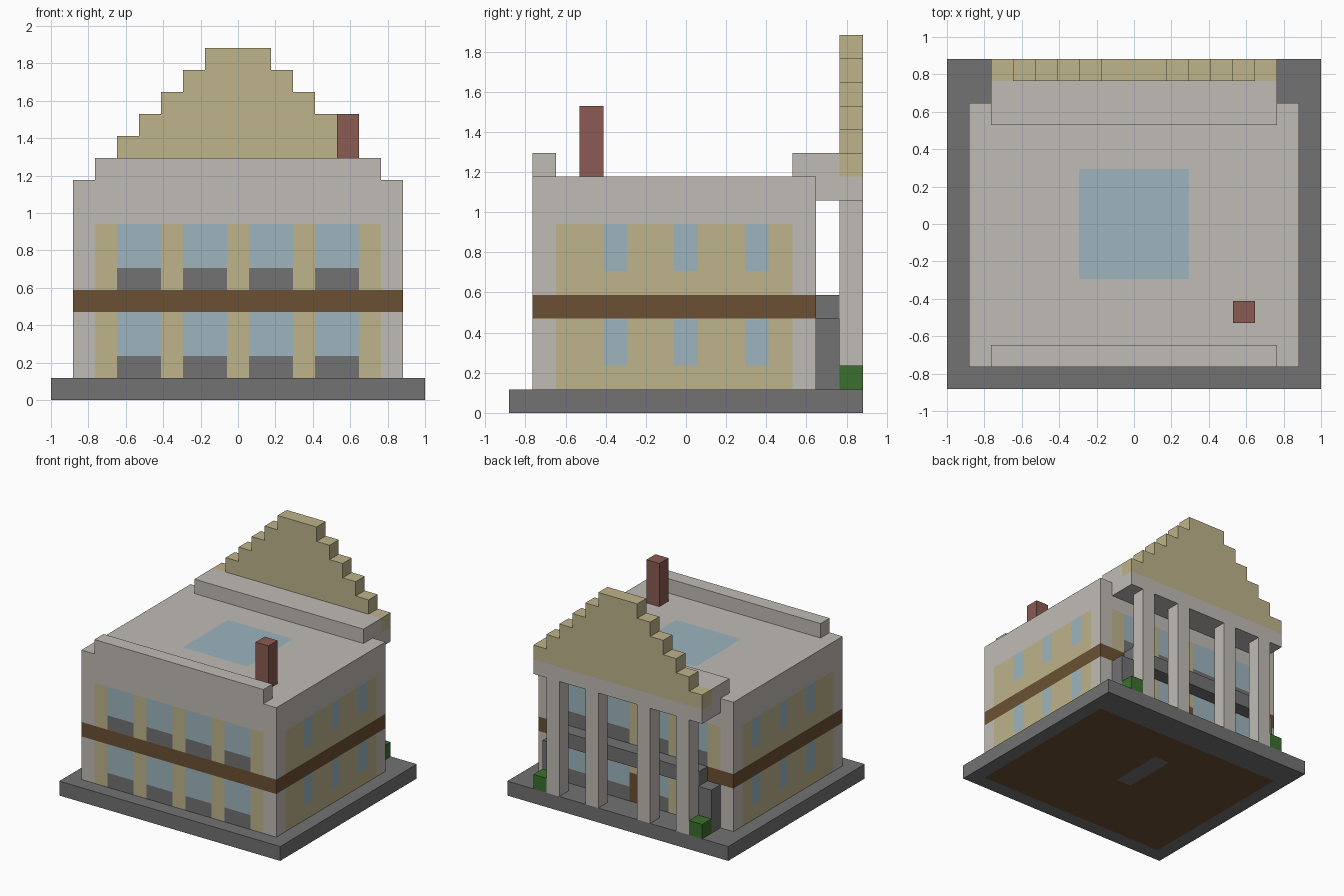
import bpy
import bmesh
from mathutils import Vector

if "Cube" in bpy.data.objects:
    bpy.data.objects.remove(bpy.data.objects["Cube"], do_unlink=True)

UNIT = 2 / 17                      # one building block
ORIGIN = Vector((-8.5, -7.5, 0))   # block coordinates start at the base corner


def linear(c):
    c /= 255
    return c / 12.92 if c <= 0.04045 else ((c + 0.055) / 1.055) ** 2.4


def material(name, *rgb):
    mat = bpy.data.materials.new(name)
    mat.use_nodes = True
    color = [linear(c) for c in rgb] + [1]
    mat.diffuse_color = color
    bsdf = mat.node_tree.nodes["Principled BSDF"]
    bsdf.inputs["Base Color"].default_value = color
    bsdf.inputs["Roughness"].default_value = 0.9
    return mat


STONE = material("pale stone", 192, 187, 181)
TAN = material("tan plaster", 189, 179, 138)
GLASS = material("blue glass", 157, 181, 189)
GREY = material("dark grey", 114, 114, 114)
BROWN = material("brown wood", 107, 80, 51)
BRICK = material("red brick", 138, 91, 82)
GREEN = material("hedge green", 59, 112, 46)


def finish(bm, name, mats, rule=None):
    """Convert block coordinates to scene units and paint faces by rule."""
    bmesh.ops.recalc_face_normals(bm, faces=bm.faces)
    if rule:
        for f in bm.faces:
            f.material_index = mats.index(rule(f.calc_center_median(), f.normal))
    for v in bm.verts:
        v.co = (v.co + ORIGIN) * UNIT
    mesh = bpy.data.meshes.new(name)
    bm.to_mesh(mesh)
    bm.free()
    for m in mats:
        mesh.materials.append(m)
    obj = bpy.data.objects.new(name, mesh)
    bpy.context.collection.objects.link(obj)
    return obj


def block(name, x, y, z, mats, cuts=((), (), ()), rule=None):
    """Box spanning the ranges x, y, z, sliced at the given coordinates."""
    bm = bmesh.new()
    bmesh.ops.create_cube(bm, size=1)
    for v in bm.verts:
        v.co = [r[0] + (r[1] - r[0]) * (c + 0.5) for r, c in zip((x, y, z), v.co)]
    for axis, values in enumerate(cuts):
        normal = Vector((0, 0, 0))
        normal[axis] = 1
        for value in values:
            geom = bm.verts[:] + bm.edges[:] + bm.faces[:]
            bmesh.ops.bisect_plane(bm, geom=geom, plane_co=normal * value, plane_no=normal)
    return finish(bm, name, mats, rule)


# Base slab, with a wooden underside and a grey patch in it
def base_rule(c, n):
    if n.z < -0.5 and 1 < c.x < 16 and 1 < c.y < 13:
        patch = 7.9 < c.x < 9.1 and 6.4 < c.y < 10.4
        return GREY if patch else BROWN
    return GREY


block("base", (0, 17), (0, 15), (0, 1), [GREY, BROWN],
      ((1, 7.9, 9.1, 16), (1, 6.4, 10.4, 13), ()), base_rule)


# Main building: walls, windows, band and skylight
def house_rule(c, n):
    if n.z > 0.5:
        return GLASS if 6 < c.x < 11 and 5 < c.y < 10 else STONE
    if n.z < -0.5:
        return STONE
    if 4 < c.z < 5:
        return BROWN
    if c.z > 8:
        return STONE
    floor_height = (c.z - 1) % 4      # both storeys repeat
    if abs(n.y) > 0.5:                # front and back
        if n.y > 0 and 8 < c.x < 9 and c.z < 3:
            return BROWN              # back door
        if not 2 < c.x < 15:
            return STONE
        if int(c.x) % 3 == 2:
            return TAN
        return GREY if floor_height < 1 else GLASS
    if not 2 < c.y < 12:              # sides
        return STONE
    if int(c.y) in (4, 7, 10) and floor_height > 1:
        return GLASS
    return TAN


block("house", (1, 16), (1, 13), (1, 10), [STONE, TAN, GLASS, GREY, BROWN],
      (range(2, 16), range(2, 13), range(2, 10)), house_rule)

# Parapets, porch lintel and chimney
block("front_parapet", (2, 15), (1, 2), (10, 11), [STONE])
block("rear_parapet", (2, 15), (12, 14), (10, 11), [STONE])
block("porch_lintel", (2, 15), (13, 15), (9, 10), [STONE])
block("chimney", (13, 14), (3, 4), (10, 13), [BRICK])

# Porch columns and balcony
for i, x in enumerate((3, 6, 10, 13)):
    block(f"porch_column_{i + 1}", (x, x + 1), (14, 15), (1, 9), [STONE])
block("balcony", (3, 14), (13, 14), (4, 5), [GREY])

# Porch end blocks and hedges
for side, x in (("right", 2), ("left", 14)):
    block(f"{side}_porch_block", (x, x + 1), (13, 14), (1, 4), [GREY])
    block(f"{side}_hedge", (x, x + 1), (14, 15), (1, 2), [GREEN])

# Stepped gable over the porch: half outline, mirrored, then extruded
half = []
for step in range(6):
    half += [(2 + step, 10 + step), (2 + step, 11 + step)]
outline = half + [(17 - x, z) for x, z in reversed(half)]
bm = bmesh.new()
face = bm.faces.new([bm.verts.new((x, 14, z)) for x, z in outline])
extruded = bmesh.ops.extrude_face_region(bm, geom=[face])["geom"]
for v in extruded:
    if isinstance(v, bmesh.types.BMVert):
        v.co.y = 15
finish(bm, "stepped_gable", [TAN])
